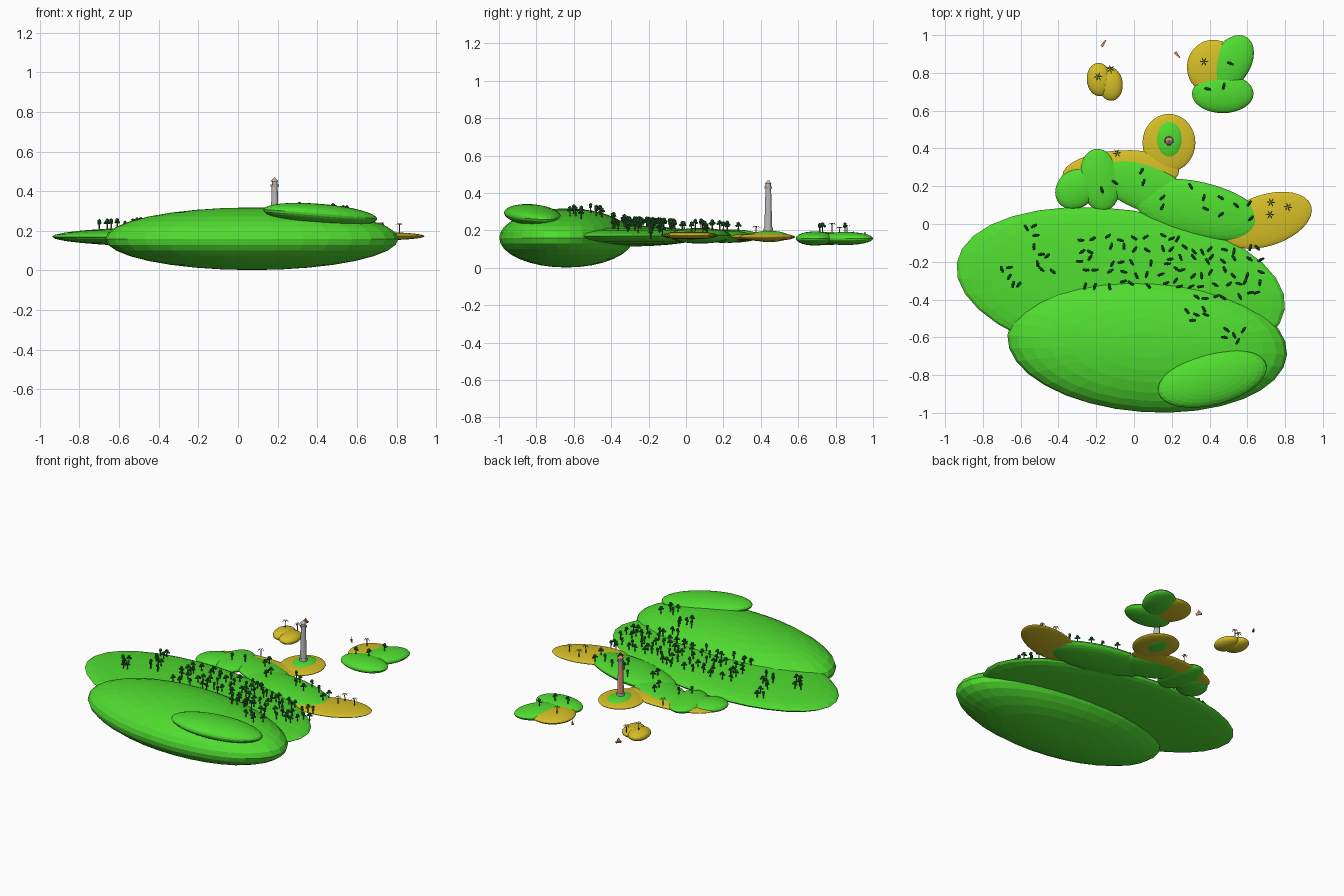
import bpy, bmesh, math, random
from mathutils import Matrix, Vector, Euler

if "Cube" in bpy.data.objects:
    bpy.data.objects.remove(bpy.data.objects["Cube"])

random.seed(4)


def material(name, rgb):
    m = bpy.data.materials.new(name)
    m.diffuse_color = (*rgb, 1)
    m.use_nodes = True
    m.node_tree.nodes["Principled BSDF"].inputs["Base Color"].default_value = m.diffuse_color
    return m


GRASS = material("grass", (0.08, 0.72, 0.03))
SAND = material("sand", (0.68, 0.52, 0.02))
LEAF = material("leaf", (0.02, 0.17, 0.03))
FROND = material("frond", (0.15, 0.28, 0.04))
WOOD = material("wood", (0.25, 0.13, 0.05))
ORANGE = material("orange", (0.75, 0.25, 0.12))
GLASS = material("glass", (0.1, 0.55, 0.7))
STONE = material("stone", (0.5, 0.5, 0.5))
CLOTH = material("cloth", (0.75, 0.72, 0.68))


def place(loc, rot=(0, 0, 0), scale=(1, 1, 1)):
    return Matrix.LocRotScale(Vector(loc), Euler(rot), Vector(scale))


def add_object(name, mesh, matrix=None):
    ob = bpy.data.objects.new(name, mesh)
    bpy.context.collection.objects.link(ob)
    if matrix:
        ob.matrix_world = matrix
    return ob


def mesh_from(bm, name, mats):
    me = bpy.data.meshes.new(name)
    bm.to_mesh(me)
    bm.free()
    for m in mats:
        me.materials.append(m)
    return me


def paint_new(bm, start, index):
    bm.faces.ensure_lookup_table()
    for f in bm.faces[start:]:
        f.material_index = index


def add_cone(bm, r1, r2, z0, z1, seg, index=0, x=0, y=0):
    n = len(bm.faces)
    bmesh.ops.create_cone(bm, cap_ends=True, segments=seg, radius1=r1, radius2=r2,
                          depth=z1 - z0, matrix=Matrix.Translation((x, y, (z0 + z1) / 2)))
    paint_new(bm, n, index)


# Land: flattened spheres (name, material, centre, radii, turn, tilt)
def land_mesh(name, mat):
    bm = bmesh.new()
    bmesh.ops.create_uvsphere(bm, u_segments=32, v_segments=16, radius=1)
    return mesh_from(bm, name, [mat])


grass_mesh, sand_mesh = land_mesh("grass_land", GRASS), land_mesh("sand_land", SAND)
lands = []


def land(name, mesh, centre, radii, turn=0, tilt=0):
    m = place(centre, (0, math.radians(tilt), math.radians(turn)), radii)
    add_object(name, mesh, m)
    lands.append(m.inverted())


land("front_hill", grass_mesh, (0.07, -0.64, 0.16), (0.742, 0.356, 0.158), -4)
land("hill_top", grass_mesh, (0.415, -0.82, 0.283), (0.297, 0.138, 0.053), 14.6, 4.7)
land("main_plain", grass_mesh, (-0.07, -0.33, 0.17), (0.877, 0.406, 0.056), -8)
land("back_hill", grass_mesh, (0.34, 0.075, 0.172), (0.358, 0.148, 0.042), -13)
land("back_slope", grass_mesh, (0.05, 0.2, 0.168), (0.26, 0.125, 0.034), -22)
land("back_knoll_tall", grass_mesh, (-0.18, 0.233, 0.17), (0.108, 0.166, 0.036), 8)
land("back_knoll_round", grass_mesh, (-0.305, 0.187, 0.168), (0.12, 0.1, 0.034), 40)
land("back_beach", sand_mesh, (-0.07, 0.27, 0.165), (0.31, 0.12, 0.022), 3)
land("right_beach", sand_mesh, (0.7, 0.02, 0.173), (0.25, 0.136, 0.021), 18)
land("lighthouse_beach", sand_mesh, (0.185, 0.43, 0.165), (0.14, 0.153, 0.022))
land("lighthouse_lawn", grass_mesh, (0.187, 0.445, 0.168), (0.078, 0.105, 0.03))
land("east_islet_beach", sand_mesh, (0.42, 0.83, 0.155), (0.14, 0.145, 0.03))
land("east_islet_back", grass_mesh, (0.512, 0.853, 0.157), (0.16, 0.105, 0.035), 58)
land("east_islet_front", grass_mesh, (0.47, 0.69, 0.157), (0.163, 0.103, 0.038))
land("west_islet_left", sand_mesh, (-0.185, 0.765, 0.157), (0.065, 0.088, 0.035), 4)
land("west_islet_right", sand_mesh, (-0.125, 0.742, 0.155), (0.065, 0.09, 0.033), 6)


def ground(x, y):
    """Highest land surface above (x, y)."""
    best = 0.16
    for inv in lands:
        p = inv @ Vector((x, y, 0))
        d = inv.to_3x3() @ Vector((0, 0, 1))
        a, b, c = d.dot(d), p.dot(d), p.dot(p) - 1
        if b * b - a * c > 0:
            best = max(best, (-b + math.sqrt(b * b - a * c)) / a)
    return best


# Leafy tree: trunk and three crowns
bm = bmesh.new()
add_cone(bm, 0.004, 0.003, -0.005, 0.034, 6, 1)
for c, r in (((0, 0, 0.04), (0.012, 0.010, 0.012)),
             ((0.011, 0.003, 0.031), (0.009, 0.008, 0.007)),
             ((-0.011, -0.002, 0.029), (0.009, 0.008, 0.007))):
    bmesh.ops.create_icosphere(bm, subdivisions=1, radius=1, matrix=place(c, (0, 0, 0), r))
tree_mesh = mesh_from(bm, "tree", [LEAF, WOOD])
for f in tree_mesh.polygons:
    if f.index >= 8:
        f.material_index = 0

# Palm: thin trunk and drooping fronds
bm = bmesh.new()
add_cone(bm, 0.0035, 0.002, -0.005, 0.042, 6, 1)
for i in range(6):
    a = i * math.tau / 6
    u, s = Vector((math.cos(a), math.sin(a), 0)), Vector((-math.sin(a), math.cos(a), 0))
    top = Vector((0, 0, 0.042))
    mid = top + u * 0.012 + Vector((0, 0, 0.006))
    tip = top + u * 0.025 - Vector((0, 0, 0.004))
    v = [bm.verts.new(p) for p in (top, mid + s * 0.004, tip, mid - s * 0.004)]
    bm.faces.new((v[0], v[1], v[3]))
    bm.faces.new((v[1], v[2], v[3]))
palm_mesh = mesh_from(bm, "palm", [FROND, WOOD])


def plant(name, mesh, spots):
    for x, y in spots:
        add_object(name, mesh, place((x, y, ground(x, y)), (0, 0, random.uniform(0, 6.28))))


# Forest on the plain: jittered rows
columns = [-0.27, -0.22, -0.13, -0.07, 0.0, 0.07, 0.16, 0.21, 0.25, 0.32, 0.37, 0.42,
           0.49, 0.54, 0.6, 0.66]
forest = []
for x in columns:
    for row in range(5 if x < 0.3 else 6):
        if row == 0 and x > 0.3:
            continue
        forest.append((x + random.uniform(-0.02, 0.02),
                       -0.07 - 0.062 * row + random.uniform(-0.02, 0.02)))
plant("forest_tree", tree_mesh, forest)

# Smaller groves
plant("grove_tree", tree_mesh, [
    (-0.57, -0.02), (-0.53, -0.01), (-0.52, -0.06), (-0.53, -0.12), (-0.49, -0.16),
    (-0.46, -0.17), (-0.51, -0.21), (-0.49, -0.24), (-0.43, -0.25),
    (-0.7, -0.24), (-0.66, -0.23), (-0.66, -0.28), (-0.64, -0.32), (-0.61, -0.32)])
plant("hill_tree", tree_mesh, [
    (0.28, -0.46), (0.33, -0.48), (0.31, -0.51), (0.38, -0.48), (0.37, -0.45),
    (0.49, -0.56), (0.53, -0.59), (0.58, -0.56), (0.48, -0.6), (0.55, -0.62)])
plant("back_tree", tree_mesh, [
    (-0.17, 0.18), (-0.1, 0.22), (0.05, 0.22), (0.04, 0.28), (0.15, 0.14), (0.15, 0.09),
    (0.3, 0.2), (0.37, 0.14), (0.38, 0.08), (0.46, 0.14), (0.46, 0.05), (0.54, 0.1),
    (0.61, 0.11), (0.62, 0.03)])
plant("islet_tree", tree_mesh, [(0.51, 0.85), (0.39, 0.715), (0.475, 0.73)])
plant("palm", palm_mesh, [(0.725, 0.115), (0.72, 0.05), (0.815, 0.09), (-0.09, 0.375),
                          (-0.19, 0.78), (-0.125, 0.82), (0.37, 0.86)])

# Lighthouse: tower, gallery, lantern, roof
bm = bmesh.new()
add_cone(bm, 0.026, 0.024, 0.18, 0.215, 12, 0)
add_cone(bm, 0.021, 0.015, 0.215, 0.425, 12, 0)
add_cone(bm, 0.021, 0.021, 0.425, 0.434, 12, 1)
add_cone(bm, 0.014, 0.014, 0.434, 0.45, 12, 2)
add_cone(bm, 0.02, 0.003, 0.45, 0.468, 12, 1)
add_object("lighthouse", mesh_from(bm, "lighthouse", [STONE, ORANGE, GLASS]),
           place((0.185, 0.44, 0)))

# Sailing boats: tapered hull, mast and sail
bm = bmesh.new()
bmesh.ops.create_cube(bm, size=1, matrix=place((0, 0, 0.005), (0, 0, 0), (0.04, 0.016, 0.01)))
for v in bm.verts:
    if v.co.z < 0.005:
        v.co.x *= 0.75
        v.co.y *= 0.6
    if v.co.x > 0:
        v.co.y *= 0.4
add_cone(bm, 0.0012, 0.0012, 0.01, 0.036, 6, 0)
n = len(bm.faces)
v = [bm.verts.new(p) for p in ((0, 0, 0.012), (-0.018, 0.003, 0.012), (0, 0, 0.035), (0.014, 0, 0.012))]
bm.faces.new(v[:3])
bm.faces.new((v[0], v[2], v[3]))
paint_new(bm, n, 1)
boat_mesh = mesh_from(bm, "boat", [ORANGE, CLOTH])
add_object("boat_west", boat_mesh, place((-0.16, 0.957, 0.16), (0, 0, math.radians(55))))
add_object("boat_east", boat_mesh, place((0.23, 0.895, 0.16), (0, 0, math.radians(-50))))
